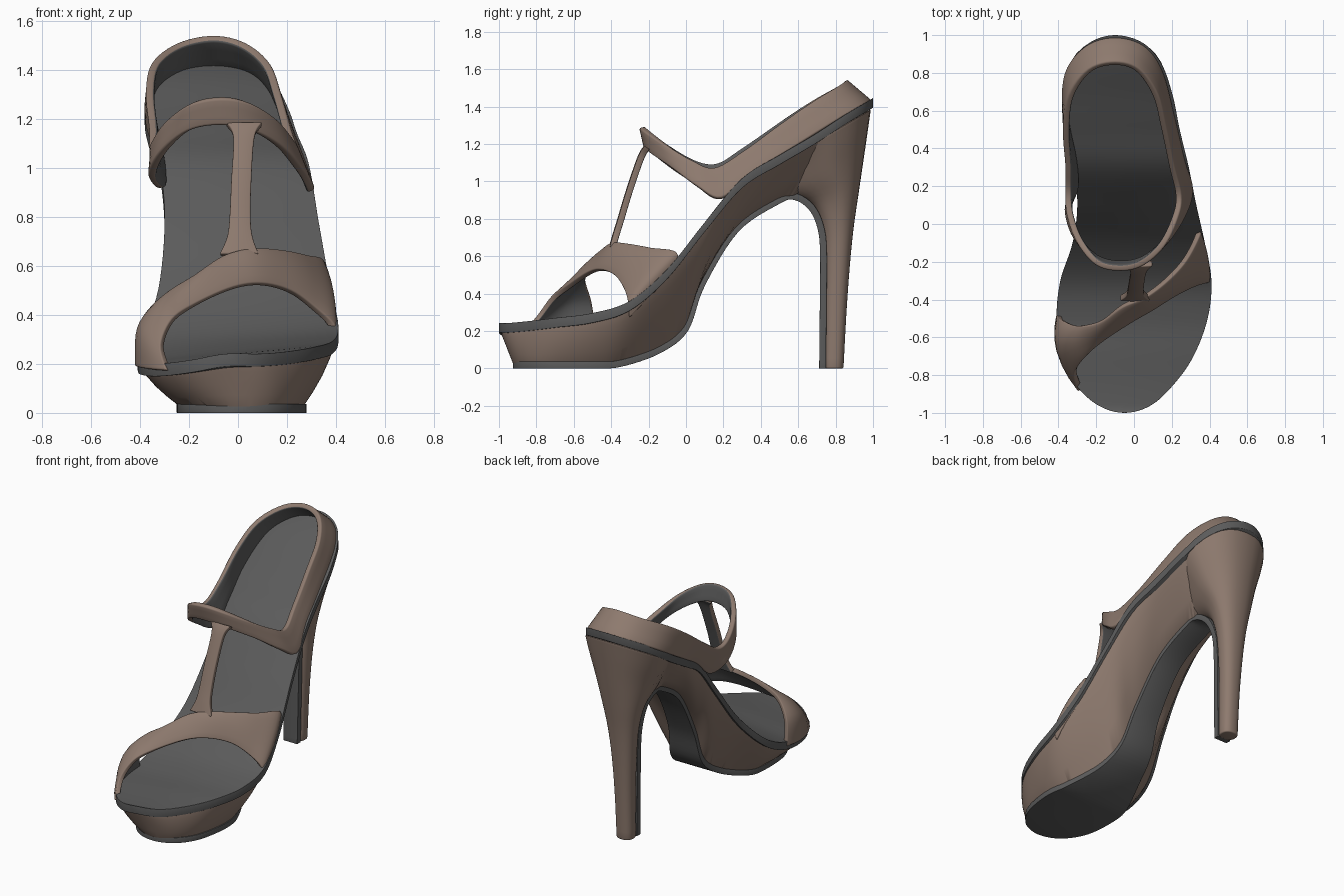
import bpy, bmesh, math
from mathutils import Vector

if "Cube" in bpy.data.objects:
    bpy.data.objects.remove(bpy.data.objects["Cube"])


def material(name, rgb):
    m = bpy.data.materials.new(name)
    m.diffuse_color = (*rgb, 1)
    m.use_nodes = True
    m.node_tree.nodes["Principled BSDF"].inputs["Base Color"].default_value = m.diffuse_color
    return m


BROWN = material("brown leather", (0.27, 0.195, 0.157))
GREY = material("dark grey lining", (0.105, 0.105, 0.105))


def spline(pts, n=6):
    """Catmull-Rom through pts[1:-1]; first and last are phantom points."""
    out = []
    for i in range(1, len(pts) - 2):
        for k in range(n):
            t = k / n
            out.append([0.5 * (2 * b + (c - a) * t + (2 * a - 5 * b + 4 * c - d) * t * t
                               + (3 * b - a - 3 * c + d) * t ** 3)
                        for a, b, c, d in zip(*pts[i - 1:i + 3])])
    out.append(list(pts[-2]))
    return out


def clamp_ends(pts):
    return [pts[0]] + pts + [pts[-1]]


def loft(name, rows, mats, ring=True, solid=0, bevel=0):
    """Skin between rows of points: closed rings (capped) or an open sheet."""
    bm = bmesh.new()
    vs = [[bm.verts.new(p) for p in r] for r in rows]
    m = len(rows[0])
    for a, b in zip(vs, vs[1:]):
        for j in range(m if ring else m - 1):
            k = (j + 1) % m
            bm.faces.new((a[j], b[j], b[k], a[k]))
    if ring:
        bm.faces.new(vs[0])
        bm.faces.new(vs[-1][::-1])
    bmesh.ops.remove_doubles(bm, verts=bm.verts, dist=0.0005)
    if ring:
        bmesh.ops.recalc_face_normals(bm, faces=bm.faces)
    me = bpy.data.meshes.new(name)
    bm.to_mesh(me)
    bm.free()
    for mt in mats:
        me.materials.append(mt)
    ob = bpy.data.objects.new(name, me)
    bpy.context.collection.objects.link(ob)
    if solid:
        s = ob.modifiers.new("thickness", 'SOLIDIFY')
        s.thickness, s.offset, s.material_offset = solid, -1, 1
    if bevel:
        b = ob.modifiers.new("round edges", 'BEVEL')
        b.width, b.segments, b.limit_method, b.angle_limit = bevel, 3, 'ANGLE', math.radians(50)
    bpy.ops.object.select_all(action='DESELECT')
    ob.select_set(True)
    bpy.context.view_layer.objects.active = ob
    bpy.ops.object.convert(target='MESH')
    bpy.ops.object.shade_smooth_by_angle(angle=math.radians(42))
    return ob


# Footbed outline: y, left x, right x, edge height, drop of the left side
bed = [(-1, -.05, -.05, .216, .0), (-.96, -.19, .09, .216, .025), (-.85, -.31, .21, .226, .05),
       (-.7, -.385, .315, .244, .065), (-.5, -.41, .39, .27, .07), (-.3, -.39, .41, .335, .05),
       (-.1, -.325, .375, .505, .02), (.1, -.30, .33, .755, 0), (.3, -.32, .29, .99, 0),
       (.5, -.365, .242, 1.115, 0), (.68, -.38, .205, 1.22, 0), (.85, -.338, .145, 1.33, 0),
       (.96, -.235, .045, 1.395, 0), (1, -.1, -.1, 1.42, 0)]
pairs = [(l, y, z - d, r, y, z) for y, l, r, z, d in bed]
swap = lambda p: p[3:] + p[:3]
edge = spline([swap(pairs[1])] + pairs + [swap(pairs[-2])])
L = [Vector(p[:3]) for p in edge]
R = [Vector(p[3:]) for p in edge]
up = Vector((0, 0, 0.026))
loft("insole", [(l + up, r + up, r - up, l - up) for l, r in zip(L, R)], [GREY], bevel=0.016)

# Underside path: y, z, centre x, half width (toe to arch)
under = [(-.925, 0, .01, 0), (-.89, 0, .01, .12), (-.8, 0, .01, .205), (-.68, 0, .01, .25),
         (-.5, 0, .015, .265), (-.35, .008, .01, .24), (-.14, .08, 0, .16), (.01, .2, -.01, .12),
         (.10, .44, -.03, .095), (.28, .73, -.06, .085), (.5, .88, -.09, .085)]
toe = (-.89, 0, .01, -.12)
front = [(.58, .90, -.1, .083), (.66, .845, -.105, .075), (.705, .74, -.11, .066),
         (.717, .6, -.11, .06), (.715, .3, -.11, .055), (.712, 0, -.11, .05)]


def strip(path, lift):
    """Left and right points of the path, raised along its normal."""
    out = []
    for i, (y, z, c, h) in enumerate(path):
        a, b = path[max(i - 1, 0)], path[min(i + 1, len(path) - 1)]
        t = Vector((0, b[0] - a[0], b[1] - a[1])).normalized()
        p = Vector((c, y, z)) + Vector((0, -t.z, t.y)) * lift
        out.append((p - Vector((h, 0, 0)), p + Vector((h, 0, 0))))
    return out


# Outsole running from the toe, under the arch and down the heel front
path = spline([toe] + under + front + [front[-1]])
path = [(y, max(z, 0), c, h) for y, z, c, h in path]
loft("outsole", [(a[0], a[1], b[1], b[0]) for a, b in zip(strip(path, 0), strip(path, .036))],
     [GREY], bevel=0.01)

# Platform and shank, skinned between the footbed edge and the outsole
seat = [(.62, .92, -.1, .09), (.85, 1.12, -.1, .08), (.98, 1.36, -.1, 0)]
low = strip(spline([toe] + under + seat + [seat[-1]]), .026)
body = []
for l, r, (a, b) in zip(L, R, low):
    mid, foot = (l + r) / 2, (a + b) / 2
    tl, tr = l.lerp(mid, .015), r.lerp(mid, .015)
    a, b = a.lerp(foot, .05), b.lerp(foot, .05)
    bulge = Vector((min(.016, (r.x - l.x) * .1), 0, 0))
    side = lambda p, q, s: [p.lerp(q, k / 4) + bulge * s * math.sin(math.pi * k / 4)
                            for k in range(5)]
    body.append(side(tl, a, -1) + side(b, tr, 1))
loft("platform_and_shank", body, [BROWN], bevel=0.008)

# Heel: back y,z / front y,z / centre x / half width / narrowing to the front
heel = [(.842, 0, .738, 0, -.11, .057, 0), (.858, .3, .742, .3, -.11, .063, 0),
        (.876, .55, .742, .55, -.11, .077, .05), (.896, .75, .73, .75, -.108, .1, .1),
        (.922, .93, .66, .885, -.105, .142, .3), (.95, 1.12, .5, .93, -.1, .2, .55),
        (.972, 1.27, .4, .98, -.098, .25, .65), (.988, 1.385, .33, 1.0, -.096, .282, .6)]
rows = []
for by, bz, fy, fz, c, h, s in spline(clamp_ends(heel), 4):
    ring = []
    for k in range(32):
        a = 2 * math.pi * k / 32
        sx, sy = [math.copysign(abs(v) ** .85, v) for v in (math.cos(a), math.sin(a))]
        t = (sy + 1) / 2
        w = h * (1 - s * max(0, .62 - t) / .62)
        ring.append((c + w * sx, fy + (by - fy) * t, fz + (bz - fz) * t))
    rows.append(ring)
loft("heel", rows, [BROWN], bevel=0.008)

# Heel cup and ankle strap in one loop: top edge xyz, bottom edge xyz
loop = [(-.1, .86, 1.545, -.1, .99, 1.435), (.03, .82, 1.515, .055, .945, 1.41),
        (.13, .68, 1.43, .153, .81, 1.33), (.175, .5, 1.305, .22, .56, 1.175),
        (.215, .3, 1.16, .272, .34, 1.04), (.25, .15, 1.075, .315, .19, .915),
        (.23, .03, 1.115, .285, .06, .975), (.16, -.12, 1.2, .19, -.09, 1.08),
        (.05, -.22, 1.265, .065, -.195, 1.15), (-.07, -.25, 1.285, -.07, -.225, 1.175),
        (-.2, -.22, 1.26, -.21, -.19, 1.15), (-.3, -.1, 1.19, -.325, -.07, 1.06),
        (-.355, .05, 1.11, -.368, .08, .97), (-.365, .17, 1.09, -.325, .2, .92),
        (-.365, .3, 1.17, -.335, .35, 1.045), (-.376, .5, 1.315, -.378, .56, 1.175),
        (-.35, .68, 1.435, -.368, .8, 1.32), (-.245, .82, 1.515, -.255, .945, 1.41)]
rows = [[Vector(p[:3]).lerp(Vector(p[3:]), k / 3) for k in range(4)]
        for p in spline([loop[-1]] + loop + loop[:2])]
loft("heel_cup_and_ankle_strap", rows, [BROWN, GREY], False, .034, .01)

# Vamp strap: front edge xyz, back edge xyz, left to right
vamp = [(-.295, -.89, .175, -.412, -.48, .2), (-.318, -.8, .28, -.392, -.505, .36),
        (-.27, -.72, .385, -.3, -.54, .485), (-.17, -.63, .45, -.18, -.52, .565),
        (-.02, -.53, .515, -.06, -.44, .645), (.1, -.46, .53, .06, -.39, .675),
        (.22, -.385, .50, .18, -.30, .668), (.32, -.335, .43, .28, -.19, .648),
        (.4, -.31, .35, .352, -.05, .622), (.385, -.30, .27, .33, -.05, .51)]
rows = []
for p in spline(clamp_ends(vamp)):
    f, b = Vector(p[:3]), Vector(p[3:])
    m = (f + b) / 2
    out = Vector((m.x, 0, m.z - .2)).normalized()
    out *= .018 + .035 * min(1, max(0, -m.x - .25) / .1)
    rows.append([f.lerp(b, k / 6) + out * (4 * k / 6 * (1 - k / 6)) for k in range(7)])
loft("vamp_strap", rows, [BROWN, GREY], False, .03, .01)

# Central instep strap joining vamp and ankle strap: left x, right x, y, z
instep = [(-.05, .1, -.222, 1.19), (-.02, .068, -.256, 1.13), (-.028, .055, -.318, .95),
          (-.035, .052, -.363, .8), (-.045, .06, -.388, .72), (-.075, .085, -.408, .65)]
rows = [[(l, y, z), ((l + r) / 2, y - .004, z), (r, y, z)]
        for l, r, y, z in spline(clamp_ends(instep))]
loft("instep_strap", rows, [BROWN, GREY], False, .034, .01)
